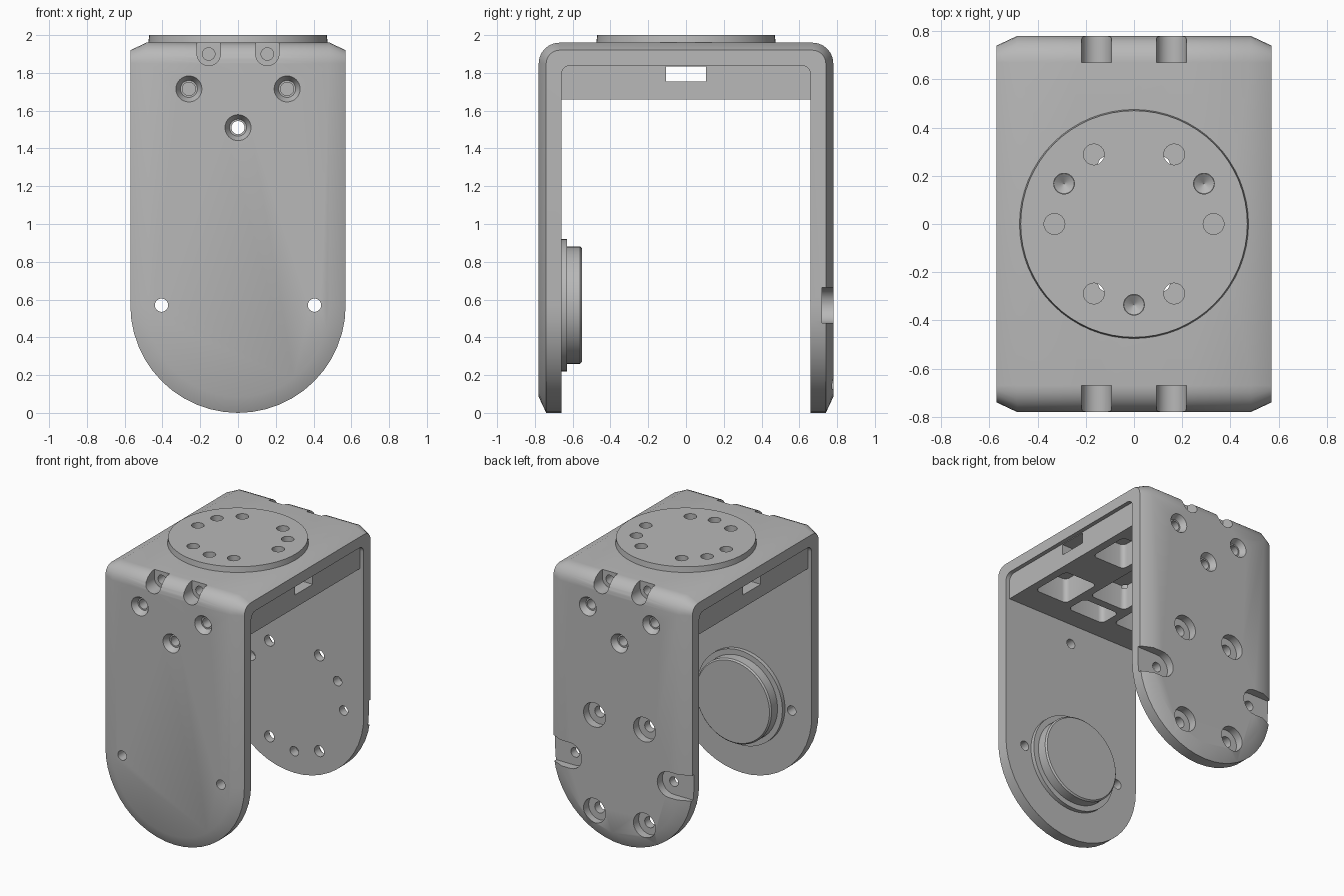
import bpy, bmesh
from math import sin, cos, pi, radians
from mathutils import Vector, Matrix

cube = bpy.data.objects.get("Cube")
if cube:
    bpy.data.objects.remove(cube, do_unlink=True)

grey = bpy.data.materials.new("satin grey")
grey.use_nodes = True
COLOR = (0.48, 0.48, 0.48, 1)
grey.diffuse_color = COLOR
grey.node_tree.nodes["Principled BSDF"].inputs["Base Color"].default_value = COLOR

HALF_W, FACE, INNER = 0.57, 0.78, 0.66   # half width, outer and inner arm planes
TOP, CEIL, PIVOT = 1.96, 1.84, 0.57      # top plane, underside, pivot height
CH_W, CH_D = 0.085, 0.04                 # edge chamfer width and depth


def finish(name, bm):
    bmesh.ops.recalc_face_normals(bm, faces=bm.faces[:])
    me = bpy.data.meshes.new(name)
    bm.to_mesh(me)
    bm.free()
    me.materials.append(grey)
    ob = bpy.data.objects.new(name, me)
    bpy.context.collection.objects.link(ob)
    return ob


def hull(name, points):
    bm = bmesh.new()
    for p in points:
        bm.verts.new(p)
    res = bmesh.ops.convex_hull(bm, input=bm.verts[:])
    loose = {v for v in res["geom_interior"] + res["geom_unused"]
             if isinstance(v, bmesh.types.BMVert)}
    bmesh.ops.delete(bm, geom=list(loose), context="VERTS")
    bmesh.ops.dissolve_limit(bm, angle_limit=radians(0.5),
                             verts=bm.verts[:], edges=bm.edges[:])
    return finish(name, bm)


def rod(name, start, direction, depth, r, r_end=None, sides=32):
    d = Vector(direction).normalized()
    mat = (Matrix.Translation(Vector(start) + d * depth / 2)
           @ d.to_track_quat("Z", "Y").to_matrix().to_4x4())
    bm = bmesh.new()
    bmesh.ops.create_cone(bm, cap_ends=True, segments=sides, radius1=r,
                          radius2=r if r_end is None else r_end,
                          depth=depth, matrix=mat)
    return finish(name, bm)


def box(name, center, size, corner=0):
    bm = bmesh.new()
    bmesh.ops.create_cube(bm, size=1)
    bmesh.ops.scale(bm, vec=size, verts=bm.verts)
    if corner:
        upright = [e for e in bm.edges
                   if abs(e.verts[0].co.z - e.verts[1].co.z) > 1e-4]
        bmesh.ops.bevel(bm, geom=upright, offset=corner, segments=4,
                        profile=0.5, affect="EDGES")
    bmesh.ops.translate(bm, vec=center, verts=bm.verts)
    return finish(name, bm)


def slot(center, end, y0, y1, r):
    """Round-ended slot along y, from (x, z) center to (x, z) end."""
    return hull("slot_cutter", [
        (x + r * cos(2 * pi * i / 24), y, z + r * sin(2 * pi * i / 24))
        for x, z in (center, end) for y in (y0, y1) for i in range(24)])


def combine(tool, *targets, op="DIFFERENCE"):
    for ob in targets:
        mod = ob.modifiers.new("cut", "BOOLEAN")
        mod.operation, mod.solver, mod.object = op, "EXACT", tool
        bpy.context.view_layer.objects.active = ob
        bpy.ops.object.modifier_apply(modifier=mod.name)
    bpy.data.objects.remove(tool, do_unlink=True)


# Bracket outer body: rounded shoulders, round chamfered arm ends
pts = []
for s in (-1, 1):
    for inset, drop in ((0, CH_D), (CH_W, 0)):
        for i in range(25):
            t = pi + pi * i / 24
            r = HALF_W - inset
            pts.append((r * cos(t), s * (FACE - drop), PIVOT + r * sin(t)))
        for i in range(7):
            a = pi / 2 * i / 6
            r = 0.11 - drop
            for side in (-1, 1):
                pts.append((side * (HALF_W - inset), s * (0.67 + r * cos(a)),
                            1.85 + r * sin(a)))
bracket = hull("bracket", pts)

# Space between the arms, with rounded upper corners
cavity = [(x, s * INNER, -0.2) for x in (-1, 1) for s in (-1, 1)]
for i in range(6):
    a = pi / 2 * i / 5
    cavity += [(x, s * (INNER - 0.05 + 0.05 * cos(a)), CEIL - 0.05 + 0.05 * sin(a))
               for x in (-1, 1) for s in (-1, 1)]
combine(hull("cavity_cutter", cavity), bracket)

# Ribbed block under the top
combine(box("block", (0, 0, 1.76), (1.08, 1.34, 0.2)), bracket, op="UNION")
pockets = [(0, 0, 0.3, 0.56), (0, 0.425, 0.3, 0.17), (0, -0.425, 0.3, 0.17)]
pockets += [(sx * 0.345, sy * 0.3, 0.27, 0.32) for sx in (-1, 1) for sy in (-1, 1)]
for x, y, w, d in pockets:
    combine(box("pocket_cutter", (x, y, 1.72), (w, d, 0.24), 0.035), bracket)
combine(box("window_cutter", (0, 0, 1.795), (1.3, 0.21, 0.08)), bracket)

# Round mounting plate with its ring of holes
plate = rod("top_plate", (0, 0, TOP), (0, 0, 1), 0.04, 0.475, 0.47, 64)
DOWN = (0, 0, -1)
for deg in (0, 180):                       # flat blind holes
    a = radians(deg)
    combine(rod("hole", (0.33 * cos(a), 0.33 * sin(a), 2.02), DOWN, 0.12, 0.043),
            bracket, plate)
for deg in (30, 150, 270):                 # drilled holes with a conical tip
    a = radians(deg)
    x, y = 0.335 * cos(a), 0.335 * sin(a)
    combine(rod("hole", (x, y, 2.02), DOWN, 0.08, 0.043), bracket, plate)
    combine(rod("tip", (x, y, 1.941), DOWN, 0.03, 0.043, 0.001), bracket)
for deg in (60, 120, 240, 300):            # through holes
    a = radians(deg)
    combine(rod("hole", (0.333 * cos(a), 0.333 * sin(a), 2.02), DOWN, 0.2, 0.043),
            bracket, plate)

# Screw seats shared by both arms
for s in (-1, 1):
    inward = (0, -s, 0)
    for x in (-0.155, 0.155):              # shoulder notches
        combine(slot((x, 1.9), (x, 2.2), s * 0.67, s * 0.9, 0.062), bracket)
        combine(rod("hole", (x, s * 0.7, 1.9), inward, 0.12, 0.033), bracket)
    for x, z, reach in ((-0.26, 1.715, 0.2), (0.26, 1.715, 0.2), (0, 1.51, 0.3)):
        combine(rod("sink", (x, s * 0.782, z), inward, 0.045, 0.07, 0.045), bracket)
        combine(rod("hole", (x, s * 0.8, z), inward, reach, 0.035), bracket)

# Side holes through both arms, with open slots on the back
for x in (-1, 1):
    combine(slot((x * 0.405, PIVOT), (x * 0.8, PIVOT), 0.72, 0.9, 0.095), bracket)
    combine(rod("hole", (x * 0.405, -1, PIVOT), (0, 1, 0), 2, 0.035), bracket)

# Back arm bolt circle: counterbored holes and blind inner holes
for deg in (60, 120, 240, 300):
    a = radians(deg)
    x, z = 0.41 * cos(a), PIVOT + 0.41 * sin(a)
    combine(rod("bore", (x, 0.9, z), (0, -1, 0), 0.18, 0.09), bracket)
    combine(rod("hole", (x, 0.9, z), (0, -1, 0), 0.4, 0.04), bracket)
for deg in (30, 150, 270):
    a = radians(deg)
    combine(rod("hole", (0.41 * cos(a), 0.6, PIVOT + 0.41 * sin(a)),
                (0, 1, 0), 0.13, 0.035), bracket)

# Pivot boss on the inside of the front arm
flange = rod("pivot_flange", (0, -INNER, PIVOT), (0, 1, 0), 0.03, 0.35, sides=64)
boss = rod("pivot_boss", (0, -0.63, PIVOT), (0, 1, 0), 0.07, 0.31, sides=64)
rim = rod("pivot_boss_rim", (0, -0.56, PIVOT), (0, 1, 0), 0.01, 0.31, 0.3, 64)

# Smooth shading with sharp edges kept
for ob in (bracket, plate, flange, boss, rim):
    ob.data.shade_smooth()
    ob.data.set_sharp_from_angle(angle=radians(30))
